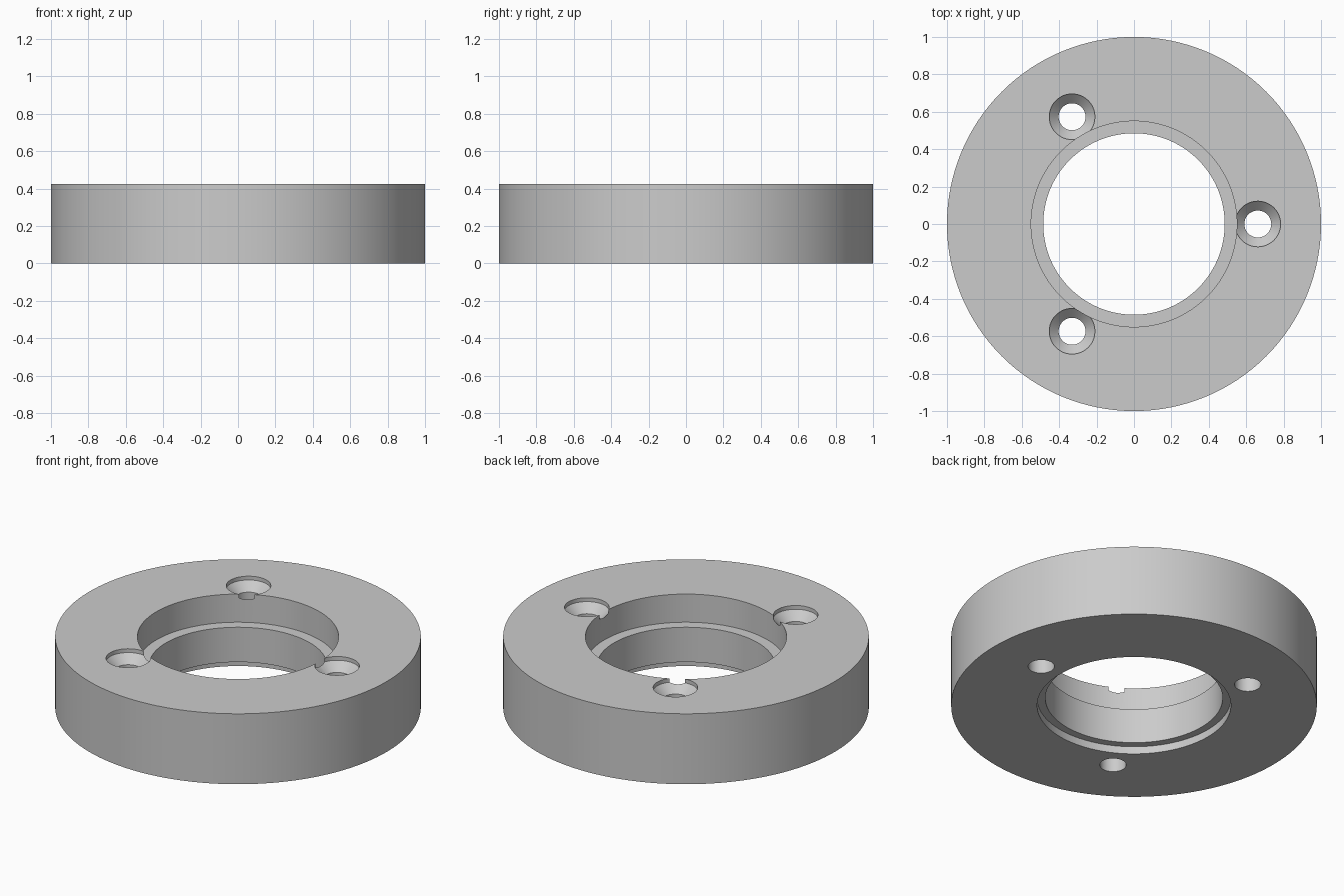
import bpy, bmesh, math
from mathutils import Matrix, Vector

cube = bpy.data.objects.get("Cube")
if cube:
    bpy.data.objects.remove(cube, do_unlink=True)

HEIGHT = 0.425

grey = bpy.data.materials.new("satin_grey")
grey.use_nodes = True
grey.diffuse_color = (0.6, 0.6, 0.6, 1)
grey.node_tree.nodes["Principled BSDF"].inputs["Base Color"].default_value = (0.6, 0.6, 0.6, 1)


def lathe(name, profile, steps):
    """Spin a closed (radius, height) outline around z."""
    bm = bmesh.new()
    verts = [bm.verts.new((r, 0, z)) for r, z in profile]
    edges = [bm.edges.new((verts[i - 1], verts[i])) for i in range(len(verts))]
    bmesh.ops.spin(bm, geom=verts + edges, cent=(0, 0, 0), axis=(0, 0, 1),
                   angle=math.tau, steps=steps, use_merge=True)
    bmesh.ops.remove_doubles(bm, verts=bm.verts, dist=1e-5)
    bmesh.ops.dissolve_degenerate(bm, edges=bm.edges, dist=1e-5)
    bmesh.ops.recalc_face_normals(bm, faces=bm.faces)
    mesh = bpy.data.meshes.new(name)
    bm.to_mesh(mesh)
    bm.free()
    mesh.materials.append(grey)
    obj = bpy.data.objects.new(name, mesh)
    bpy.context.collection.objects.link(obj)
    return obj


# Ring body with a deep upper recess and a shallow lower recess
ring = lathe("ring_body", [
    (1.0, 0), (1.0, HEIGHT),
    (0.55, HEIGHT), (0.55, 0.255),
    (0.485, 0.255), (0.485, 0.045),
    (0.53, 0.045), (0.53, 0)], 128)

# Three countersunk screw holes, each cut by a stepped plug
plug_profile = [(0, -0.1), (0.072, -0.1), (0.072, HEIGHT - 0.073),
                (0.122, HEIGHT - 0.023), (0.122, HEIGHT + 0.1), (0, HEIGHT + 0.1)]
for i in range(3):
    plug = lathe("screw_hole_cutter", plug_profile, 48)
    place = Matrix.Rotation(i * math.tau / 3, 4, 'Z') @ Matrix.Translation(Vector((0.662, 0, 0)))
    plug.data.transform(place)
    plug.hide_render = True
    cut = ring.modifiers.new("screw_hole", 'BOOLEAN')
    cut.operation = 'DIFFERENCE'
    cut.solver = 'EXACT'
    cut.object = plug
    bpy.context.view_layer.objects.active = ring
    bpy.ops.object.modifier_apply(modifier=cut.name)
    bpy.data.objects.remove(plug, do_unlink=True)

# Smooth the round walls, keep the machined edges crisp
bpy.ops.object.select_all(action='DESELECT')
ring.select_set(True)
bpy.context.view_layer.objects.active = ring
bpy.ops.object.shade_smooth_by_angle(angle=math.radians(30))
